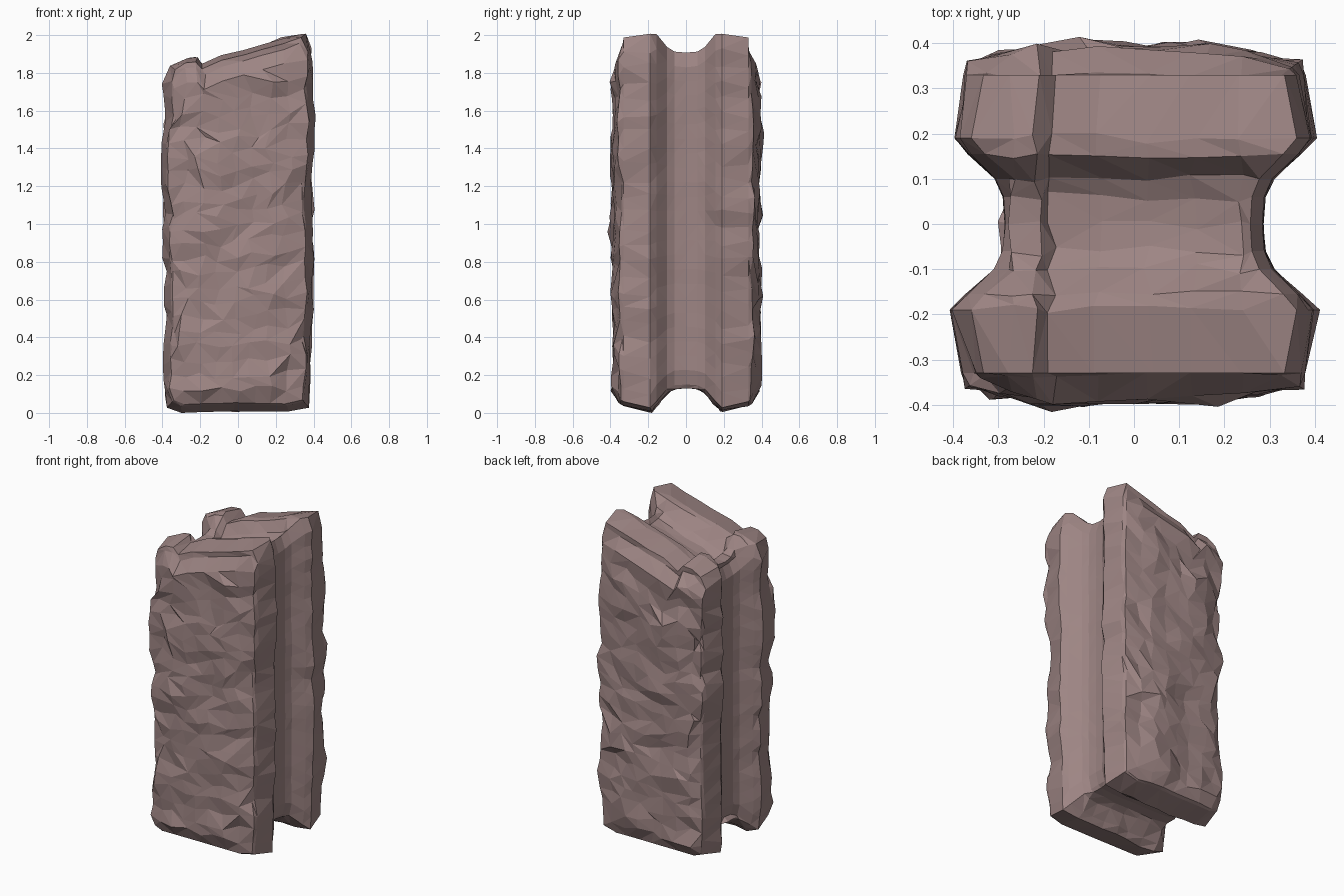
import bpy, bmesh, random
from mathutils import Vector, noise

if "Cube" in bpy.data.objects:
    bpy.data.objects.remove(bpy.data.objects["Cube"])

random.seed(4)
NZ = 23
XS = [-.4, -.27, -.215, -.18, -.08, .03, .13, .24, .4]     # columns at the cracked top
XF = [-.4, -.29, -.2, -.1, -.01, .08, .17, .26, .4]        # even columns lower down
NX = len(XS) - 1

# stations along y: (y, side inset, top inset, roughness)
half = [(.35, .038, .05, 1.0), (.33, .03, .02, .9), (.19, .0, .0, 1.0), (.155, .033, .003, .5),
        (.1, .092, .07, .2), (.06, .11, .095, .1), (.0, .114, .1, .1)]
STATIONS = [(-y, a, b, r) for y, a, b, r in half] + [(y, a, b, r) for y, a, b, r in reversed(half[:-1])]

# sloping broken top edge
TOP = [(-.4, 1.83), (-.33, 1.865), (-.215, 1.87), (-.18, 1.83), (-.14, 1.86), (.33, 2.0), (.4, 2.0)]


def top_z(x):
    for (x0, z0), (x1, z1) in zip(TOP, TOP[1:]):
        if x <= x1:
            return z0 + (z1 - z0) * max(0, x - x0) / (x1 - x0)
    return TOP[-1][1]


def rough(p, seed):
    q = Vector((p.x * 4, p.y * 3 + seed, p.z * 7))
    return noise.noise(q) + .4 * noise.noise(q * 2.1)


def base_point(i, j, side, end):
    x = XS[i] if j >= NZ - 1 else XF[i]
    hi = top_z(XS[i]) - end
    lo = side * 1.08
    if i in (0, NX):
        x = (.4 - side) * (1 if i else -1)
        x *= .9 if j == NZ else .94 if j == 0 else 1
        lo += .02
    return Vector((x, 0, lo + (hi - lo) * j / NZ))


bm = bmesh.new()
rim = lambda i, j: i in (0, NX) or j in (0, NZ)

# grooved body rings: side flutes plus matching channels across top and bottom
rings = []
for y, side, end, r in STATIONS:
    ring = {}
    for i in range(NX + 1):
        for j in range(NZ + 1):
            if not rim(i, j):
                continue
            p = base_point(i, j, side, end)
            p.y = y
            n = rough(p, 11 if y < 0 else 31)
            if i in (0, NX) and 0 < j < NZ:
                p.x += (1 if i else -1) * .035 * r * (n - .25)
                p.z += random.uniform(-.02, .02) * r
            if j in (0, NZ) and 0 < i < NX:
                p.z += .016 * r * n
                p.y += random.uniform(-.012, .012) * (abs(y) < .3)
                p.x += random.uniform(-.012, .012)
            if r == 1 and abs(y) > .3:
                p.y *= 1 + .07 * n - (.04 if j == NZ else 0)
            ring[i, j] = bm.verts.new(p)
    rings.append(ring)

loop = ([(i, 0) for i in range(NX)] + [(NX, j) for j in range(NZ)] +
        [(i, NZ) for i in range(NX, 0, -1)] + [(0, j) for j in range(NZ, 0, -1)])
for a, b in zip(rings, rings[1:]):
    for k, key in enumerate(loop):
        nxt = loop[(k + 1) % len(loop)]
        bm.faces.new((a[key], a[nxt], b[nxt], b[key]))

# rough hewn front and back faces
for s, ring in ((-1, rings[0]), (1, rings[-1])):
    grid = dict(ring)
    for i in range(1, NX):
        for j in range(1, NZ):
            p = base_point(i, j, .038, .05)
            if j < NZ - 1:
                p.x += random.uniform(-.03, .03)
                p.z += random.uniform(-.024, .024)
            bulge = .018 if i in (1, NX - 1) else .034
            p.y = s * (.352 + bulge + .034 * rough(p, 50 + 20 * s) + random.uniform(-.006, .006))
            grid[i, j] = bm.verts.new(p)
    for i in range(NX):
        for j in range(NZ):
            a, b, c, d = grid[i, j], grid[i + 1, j], grid[i + 1, j + 1], grid[i, j + 1]
            tris = ((a, b, c), (a, c, d)) if random.random() < .5 else ((a, b, d), (b, c, d))
            for t in tris:
                bm.faces.new(t)

# settle on the ground
low = min(v.co.z for v in bm.verts)
for v in bm.verts:
    v.co.z -= low
bmesh.ops.triangulate(bm, faces=[f for f in bm.faces if len(f.verts) > 3])
bmesh.ops.recalc_face_normals(bm, faces=bm.faces[:])

mesh = bpy.data.meshes.new("stone_pillar")
bm.to_mesh(mesh)
bm.free()
pillar = bpy.data.objects.new("stone_pillar", mesh)
bpy.context.collection.objects.link(pillar)

mat = bpy.data.materials.new("dusky_stone")
mat.diffuse_color = (.34, .235, .23, 1)
mat.use_nodes = True
mat.node_tree.nodes["Principled BSDF"].inputs["Base Color"].default_value = mat.diffuse_color
mesh.materials.append(mat)
